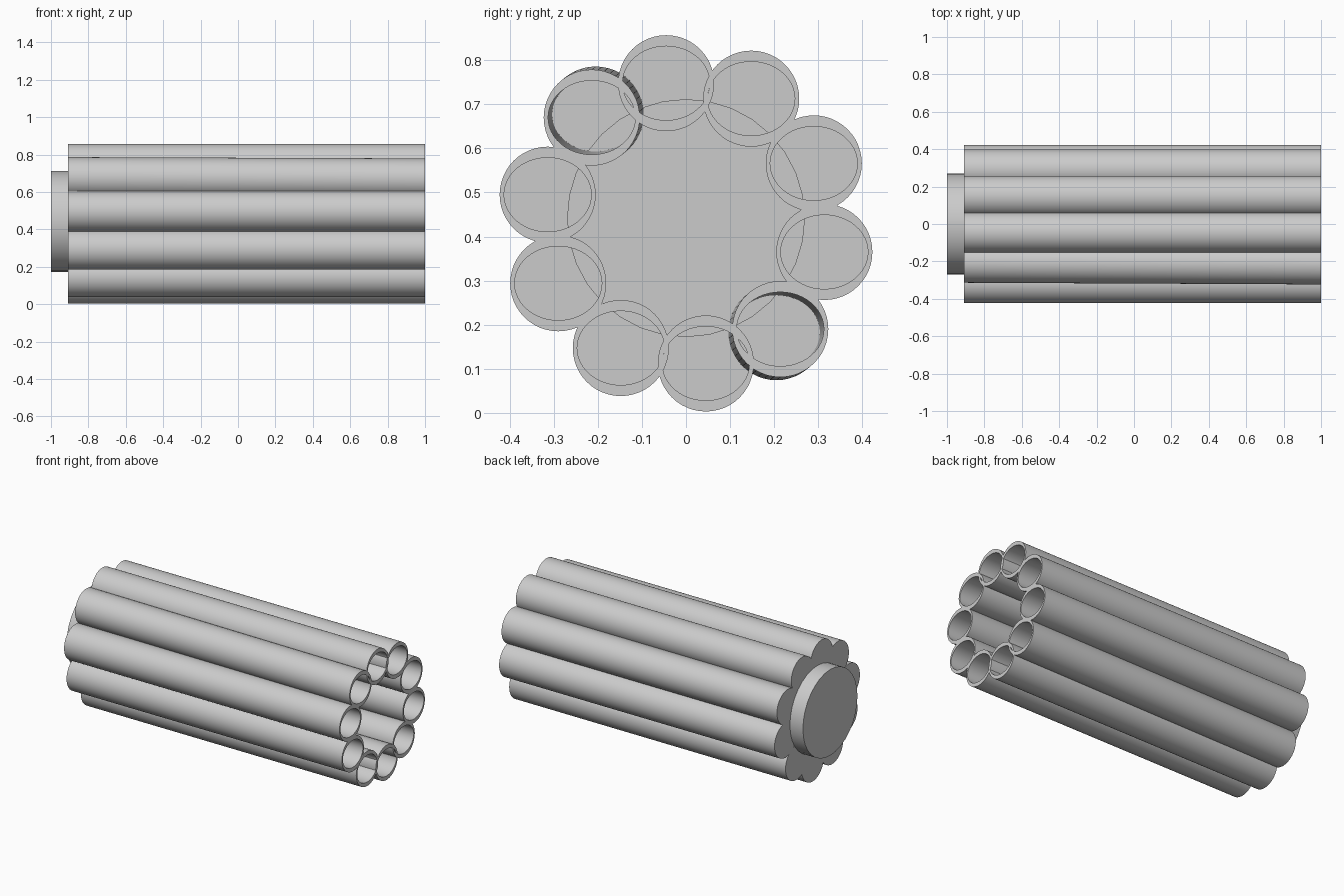
import bpy, bmesh, math

if "Cube" in bpy.data.objects:
    bpy.data.objects.remove(bpy.data.objects["Cube"])

grey = bpy.data.materials.new("light grey")
grey.diffuse_color = (0.6, 0.6, 0.6, 1)
grey.use_nodes = True
grey.node_tree.nodes["Principled BSDF"].inputs["Base Color"].default_value = grey.diffuse_color

X_BACK, X_FRONT = -0.91, 1.0
CENTRE_Z = 0.43
R_OUT, BORE_Y, BORE_Z = 0.109, 0.099, 0.084


def finish(bm, name):
    bmesh.ops.recalc_face_normals(bm, faces=bm.faces)
    me = bpy.data.meshes.new(name)
    bm.to_mesh(me)
    bm.free()
    me.materials.append(grey)
    ob = bpy.data.objects.new(name, me)
    bpy.context.collection.objects.link(ob)
    bpy.context.view_layer.objects.active = ob
    ob.select_set(True)
    bpy.ops.object.shade_smooth_by_angle(angle=math.radians(30))
    ob.select_set(False)


def lathe_x(name, rings, n):
    """Skin a chain of elliptical rings (x, y, z, ry, rz) and cap both ends."""
    bm = bmesh.new()
    loops = []
    for x, y, z, ry, rz in rings:
        loops.append([bm.verts.new((x, y + ry * math.cos(2 * math.pi * i / n),
                                    z + rz * math.sin(2 * math.pi * i / n)))
                      for i in range(n)])
    for a, b in zip(loops, loops[1:]):
        for i in range(n):
            j = (i + 1) % n
            bm.faces.new((a[i], a[j], b[j], b[i]))
    bm.faces.new(loops[0])
    bm.faces.new(loops[-1])
    finish(bm, name)


def tube(name, front, back):
    """Tube with a round outside, a flattened bore and a closed back."""
    (fy, fz), (by, bz) = front, back
    fz += CENTRE_Z
    bz += CENTRE_Z
    lathe_x(name, [(X_BACK, by, bz, R_OUT, R_OUT),
                   (X_FRONT, fy, fz, R_OUT, R_OUT),
                   (X_FRONT, fy, fz, BORE_Y, BORE_Z),
                   (X_BACK + 0.006, by, bz, BORE_Y, BORE_Z)], 48)


# ring of ten tubes: five (front, back) positions, each repeated half a turn round
half_ring = [((-0.045, 0.318), (-0.045, 0.318)),
             ((0.148, 0.283), (0.148, 0.283)),
             ((0.290, 0.136), (0.290, 0.136)),
             ((0.314, -0.065), (0.314, -0.065)),
             ((0.214, -0.240), (0.205, -0.247))]   # slightly skewed tube
for k, (f, b) in enumerate(half_ring):
    for s in (1, -1):
        tube(f"tube_{k}_{'a' if s > 0 else 'b'}",
             (s * f[0], s * f[1]), (s * b[0], s * b[1]))

# round base plate behind the tubes
lathe_x("base_disc", [(-1.0, 0, 0.442, 0.27, 0.27),
                      (-0.90, 0, 0.442, 0.27, 0.27)], 32)
